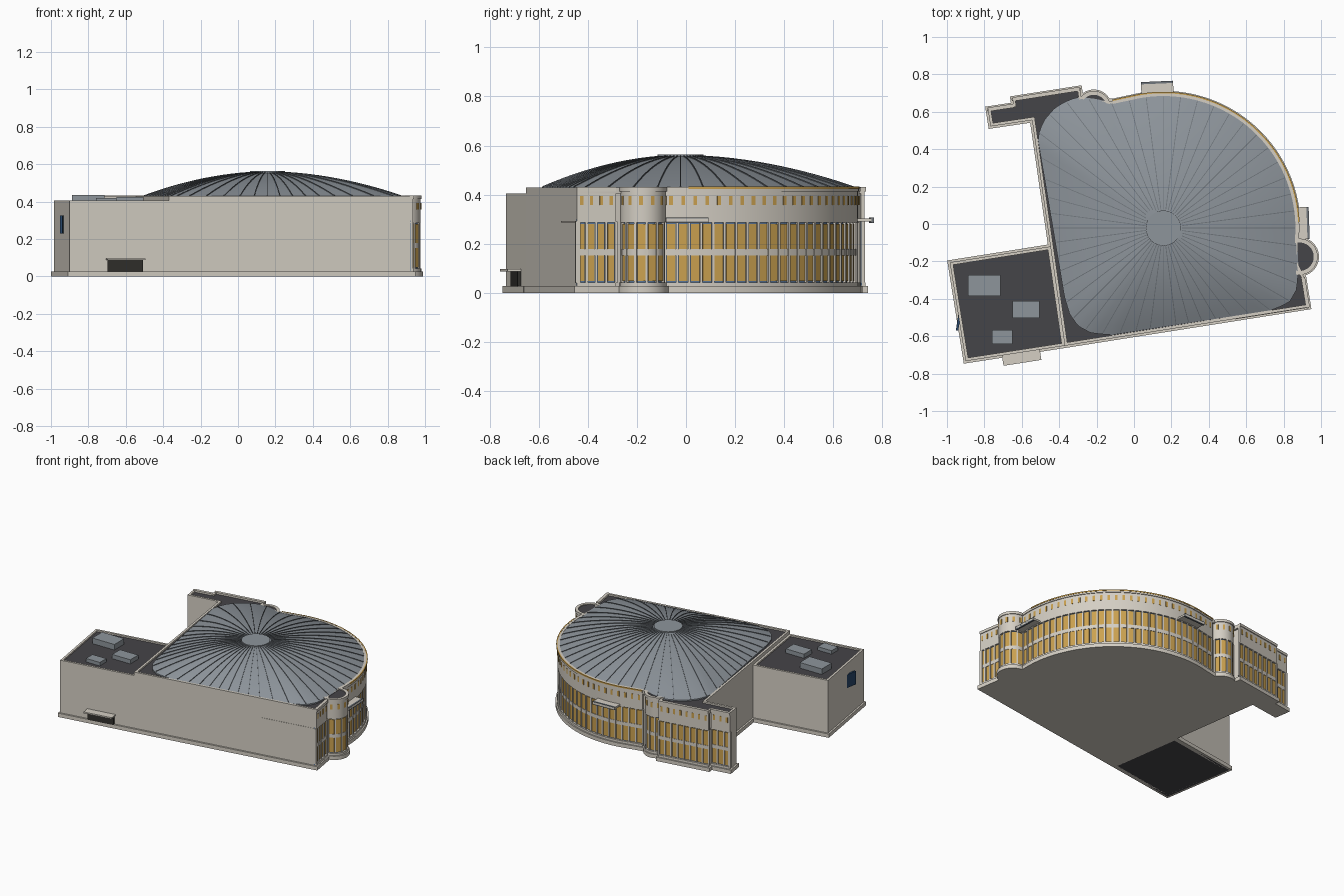
import bpy, bmesh, math
from mathutils import Vector as V

if "Cube" in bpy.data.objects:
    bpy.data.objects.remove(bpy.data.objects["Cube"])

def mat(name, *c):
    m = bpy.data.materials.new(name)
    m.diffuse_color = (*c, 1)
    m.use_nodes = True
    m.node_tree.nodes["Principled BSDF"].inputs["Base Color"].default_value = m.diffuse_color
    return m

STONE = mat("stone", .66, .62, .55)
ROOF = mat("roof_dark", .06, .058, .065)
METAL = mat("dome_metal", .27, .30, .33)
SEAM = mat("seam_metal", .16, .18, .20)
GOLD = mat("gold", .60, .36, .08)
GLASS = mat("glass", .10, .18, .32)
NAVY = mat("navy", .02, .06, .14)
DARK = mat("dark", .03, .028, .025)

def finish(name, bm, m):
    bmesh.ops.recalc_face_normals(bm, faces=bm.faces)
    me = bpy.data.meshes.new(name)
    bm.to_mesh(me)
    bm.free()
    me.materials.append(m)
    ob = bpy.data.objects.new(name, me)
    bpy.context.collection.objects.link(ob)
    return ob

def offset(path, d, closed):
    # mitred offset, positive = outward for counter-clockwise paths
    out, n = [], len(path)
    for i, p in enumerate(path):
        a = path[i - 1] if closed or i else None
        b = path[(i + 1) % n] if closed or i < n - 1 else None
        ds = [(p - a).normalized()] if a else []
        if b:
            ds.append((b - p).normalized())
        ns = [V((t.y, -t.x)) for t in ds]
        if len(ns) == 1:
            ns *= 2
        out.append(p + (ns[0] + ns[1]) * (d / max(.4, 1 + ns[0].dot(ns[1]))))
    return out

def prism(name, poly, z0, z1, m):
    bm = bmesh.new()
    lo = [bm.verts.new((p.x, p.y, z0)) for p in poly]
    hi = [bm.verts.new((p.x, p.y, z1)) for p in poly]
    bm.faces.new(lo)
    bm.faces.new(hi)
    for i in range(len(poly)):
        j = (i + 1) % len(poly)
        bm.faces.new((lo[i], lo[j], hi[j], hi[i]))
    return finish(name, bm, m)

def band(name, path, z0, z1, d0, d1, m, closed=False):
    # rectangular section swept along a plan path
    bm = bmesh.new()
    rings = [[bm.verts.new((a.x, a.y, z0)), bm.verts.new((b.x, b.y, z0)),
              bm.verts.new((b.x, b.y, z1)), bm.verts.new((a.x, a.y, z1))]
             for a, b in zip(offset(path, d0, closed), offset(path, d1, closed))]
    n = len(rings)
    for i in range(n if closed else n - 1):
        r, s = rings[i], rings[(i + 1) % n]
        for k in range(4):
            l = (k + 1) % 4
            bm.faces.new((r[k], r[l], s[l], s[k]))
    if not closed:
        bm.faces.new(rings[0])
        bm.faces.new(rings[-1])
    return finish(name, bm, m)

def add_box(bm, p, nrm, w, d0, d1, z0, z1):
    t = V((-nrm.y, nrm.x)) * (w / 2)
    q = [p + nrm * d0 - t, p + nrm * d1 - t, p + nrm * d1 + t, p + nrm * d0 + t]
    v = [bm.verts.new((a.x, a.y, z)) for z in (z0, z1) for a in q]
    for f in ((0, 1, 2, 3), (4, 5, 6, 7), (0, 1, 5, 4), (1, 2, 6, 5), (2, 3, 7, 6), (3, 0, 4, 7)):
        bm.faces.new([v[i] for i in f])

def box(name, p, ang, w, d0, d1, z0, z1, m):
    bm = bmesh.new()
    a = math.radians(ang)
    add_box(bm, V(p), V((math.cos(a), math.sin(a))), w, d0, d1, z0, z1)
    return finish(name, bm, m)

def arc(c, r, a0, a1, n):
    return [c + V((math.cos(a), math.sin(a))) * r
            for a in (math.radians(a0 + (a1 - a0) * i / n) for i in range(n + 1))]

def along(path, s):
    for a, b in zip(path, path[1:]):
        L = (b - a).length
        if s <= L + 1e-6:
            t = (b - a) / L
            return a + t * s, V((t.y, -t.x))
        s -= L
    return b, V((t.y, -t.x))

def facade(name, path, n):
    # glazed wall: glass, gold grilles, piers, stone bands, small upper windows
    band(name + "_glass", path, .03, .30, -.016, -.011, GLASS)
    band(name + "_sill", path, 0, .043, -.016, .003, STONE)
    band(name + "_spandrel", path, .153, .178, -.014, -.003, STONE)
    band(name + "_upper_wall", path, .287, .43, -.016, 0, STONE)
    band(name + "_cornice", path, .413, .432, -.016, .005, STONE)
    L = sum((b - a).length for a, b in zip(path, path[1:]))
    w = L / n
    gold, piers = bmesh.new(), bmesh.new()
    for i in range(n + 1):
        p, nr = along(path, i * w)
        add_box(piers, p, nr, .010, -.014, 0, .04, .29)
        if i < n:
            p, nr = along(path, (i + .5) * w)
            add_box(gold, p, nr, w - .015, -.013, -.006, .048, .281)
            add_box(gold, p, nr, w * .32, -.004, .002, .357, .394)
    finish(name + "_grilles", gold, GOLD)
    finish(name + "_piers", piers, STONE)

# plan of the main hall
C = V((.157, -.022))
drum = arc(C, .722, -5, 100, 56) + [V((-.115, .658))]
east = [V((.935, -.445)), V((.909, -.285))]
north = [V((-.29, .728)), V((-.65, .672))]
wing = [V((-.645, .638)), V((-.782, .617))]
rear = [wing[1], V((-.767, .522)), V((-.545, .555)), V((-.37, -.651))]
front = [rear[-1], east[0]]
main = [rear[-1]] + east + [V((.87, -.2))] + drum + [V((-.28, .66))] + north + wing + rear[1:3]

prism("main_body", offset(main, -.014, True), 0, .41, STONE)
prism("main_roof", offset(main, -.014, True), .41, .419, ROOF)
band("main_parapet", main, .405, .43, -.014, 0, STONE, True)
band("main_plinth", main, 0, .027, -.03, .012, STONE, True)
band("plain_walls", rear + [east[0]], 0, .43, -.016, 0, STONE)
band("front_belt", [V((.54, -.5075)), east[0]], .287, .292, -.002, .002, STONE)
facade("drum", drum, 30)
facade("east_bay", east, 4)
facade("north_bay", north, 8)
facade("wing_bay", wing, 3)
band("drum_gold_trim", drum[4:], .424, .433, -.001, .007, GOLD)

# round corner towers
for name, c, r, a0 in (("east_tower", V((.885, -.175)), .092, -140), ("north_tower", V((-.215, .622)), .085, -40)):
    ring = arc(c, r, a0, a0 + 360, 48)
    prism(name + "_core", offset(ring[:-1], -.014, True), 0, .415, STONE)
    prism(name + "_roof", offset(ring[:-1], -.012, True), .415, .426, ROOF)
    band(name + "_plinth", ring[:-1], 0, .027, -.02, .012, STONE, True)
    facade(name, ring, 12)

# annex
annex = [V(p) for p in ((-.9, -.733), (-.37, -.651), (-.447, -.12), (-.985, -.205))]
prism("annex_body", annex, .002, .39, STONE)
prism("annex_roof", offset(annex, -.012, True), .38, .395, ROOF)
prism("annex_floor", offset(annex, -.002, True), 0, .01, ROOF)
band("annex_parapet", annex, .385, .405, -.016, 0, STONE, True)
band("annex_plinth", annex, 0, .027, -.02, .012, STONE, True)
box("annex_window", (-.938, -.495), 171.2, .15, -.01, .003, .23, .325, NAVY)
box("loading_door", (-.605, -.687), -81.2, .19, -.01, .014, .025, .088, DARK)
box("loading_canopy", (-.605, -.687), -81.2, .205, -.01, .056, .087, .097, STONE)
for i, (x, y, w, d, z) in enumerate(((-.80, -.33, .175, .112, .435), (-.577, -.457, .145, .09, .425),
                                     (-.705, -.604, .11, .074, .42))):
    box("roof_unit_%d" % (i + 1), (x, y), 90, w, -d / 2, d / 2, .39, z, METAL)

# entrance canopies on the drum
for i, (a, d) in enumerate(((2, .78), (92.5, .785))):
    box("entrance_canopy_%d" % (i + 1), C, a, .172, .70, d, .29, .303, STONE)
    box("canopy_lip_%d" % (i + 1), C, a, .172, d - .012, d, .285, .307, SEAM)

# dome over a rounded fan-shaped outline
rim = arc(C, .712, 0, 100, 40) + [V(p) for p in (
    (-.115, .648), (-.2, .668), (-.29, .68), (-.345, .665), (-.42, .625), (-.485, .55), (-.516, .465),
    (-.372, -.39), (-.345, -.48), (-.3, -.545), (-.23, -.583), (-.12, -.594), (.74, -.46), (.83, -.42),
    (.87, -.35), (.88, -.24))]

def rim_dist(a):
    d = V((math.cos(a), math.sin(a)))
    for i in range(len(rim)):
        p, e = rim[i] - C, rim[(i + 1) % len(rim)] - rim[i]
        k = d.x * e.y - d.y * e.x
        if abs(k) > 1e-9:
            s, u = (p.x * e.y - p.y * e.x) / k, (p.x * d.y - p.y * d.x) / k
            if s > 0 and -1e-6 <= u <= 1 + 1e-6:
                return s
    return .7

def dome_point(a, t, side=0, lift=0):
    r = rim_dist(a) * t
    return (C.x + math.cos(a) * r - math.sin(a) * side, C.y + math.sin(a) * r + math.cos(a) * side,
            .428 + .13 * (1 - t ** 1.9) + lift)

N, R = 144, 12
bm = bmesh.new()
top = bm.verts.new((C.x, C.y, .558))
rows = [[bm.verts.new(dome_point(2 * math.pi * i / N, k / R)) for i in range(N)] for k in range(1, R + 1)]
rows.append([bm.verts.new((v.co.x, v.co.y, .412)) for v in rows[-1]])
for i in range(N):
    j = (i + 1) % N
    bm.faces.new((top, rows[0][i], rows[0][j]))
    for a, b in zip(rows, rows[1:]):
        bm.faces.new((a[i], b[i], b[j], a[j]))
finish("dome", bm, METAL)

# raised radial seams
bm = bmesh.new()
for i in range(48):
    a = 2 * math.pi * i / 48
    prev = None
    for k in range(R):
        t = .14 + .85 * k / (R - 1)
        cur = [bm.verts.new(dome_point(a, t, s, h)) for s, h in ((-.002, -.003), (-.002, .004), (.002, .004), (.002, -.003))]
        if prev:
            for q in range(3):
                bm.faces.new((prev[q], prev[q + 1], cur[q + 1], cur[q]))
        else:
            bm.faces.new(cur)
        prev = cur
    bm.faces.new(prev)
finish("dome_seams", bm, SEAM)
prism("dome_cap", arc(C, .094, 0, 352.5, 47), .545, .563, METAL)

bpy.ops.object.select_all(action='SELECT')
bpy.context.view_layer.objects.active = bpy.data.objects["dome"]
bpy.ops.object.shade_smooth_by_angle(angle=math.radians(25))
